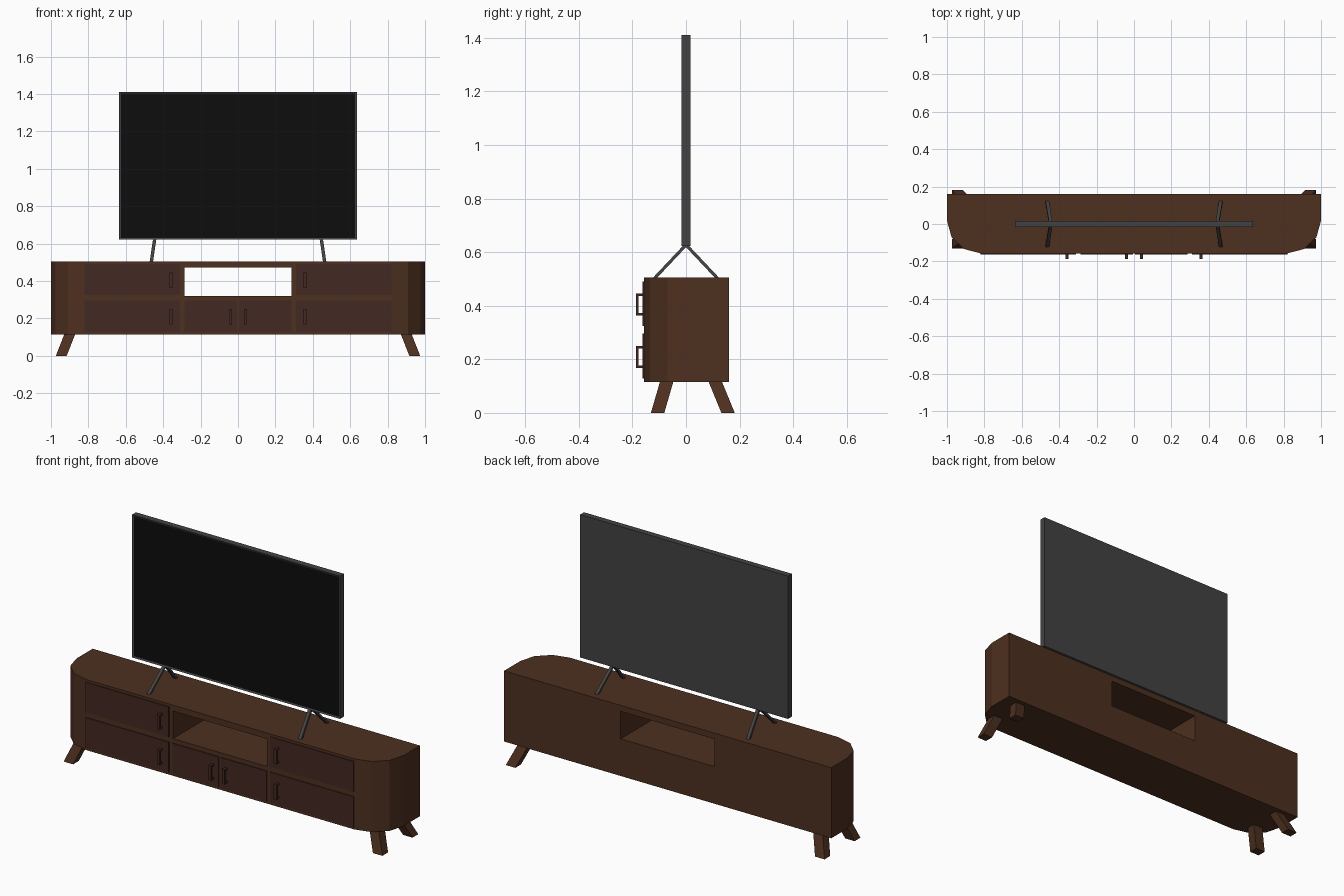
import bpy, bmesh, math
from mathutils import Vector

if "Cube" in bpy.data.objects:
    bpy.data.objects.remove(bpy.data.objects["Cube"])


def material(name, rgb):
    m = bpy.data.materials.new(name)
    m.diffuse_color = (*rgb, 1)
    m.use_nodes = True
    m.node_tree.nodes["Principled BSDF"].inputs["Base Color"].default_value = m.diffuse_color
    return m


WOOD = material("wood", (0.075, 0.029, 0.014))
DOOR = material("dark_wood", (0.056, 0.021, 0.016))
FRAME = material("grey_plastic", (0.055, 0.055, 0.055))
SCREEN = material("black_glass", (0.004, 0.004, 0.004))


def finish(name, bm, mat):
    bmesh.ops.recalc_face_normals(bm, faces=bm.faces)
    me = bpy.data.meshes.new(name)
    bm.to_mesh(me)
    bm.free()
    me.materials.append(mat)
    ob = bpy.data.objects.new(name, me)
    bpy.context.collection.objects.link(ob)
    return ob


def prism(name, points, offset, mat):
    """Extrude a closed 3D outline along an offset vector."""
    bm = bmesh.new()
    face = bm.faces.new([bm.verts.new(p) for p in points])
    new = bmesh.ops.extrude_face_region(bm, geom=[face], use_keep_orig=True)["geom"]
    verts = [g for g in new if isinstance(g, bmesh.types.BMVert)]
    bmesh.ops.translate(bm, verts=verts, vec=offset)
    return finish(name, bm, mat)


def box(name, x, y, z, mat):
    pts = [(x[0], y[0], z[0]), (x[1], y[0], z[0]), (x[1], y[1], z[0]), (x[0], y[1], z[0])]
    return prism(name, pts, (0, 0, z[1] - z[0]), mat)


# cabinet: rounded front corners, three facets each
BOTTOM, TOP, FRONT, BACK = 0.115, 0.505, -0.157, 0.16
corner = [(0.82 + 0.18 * math.cos(a), 0.018 - 0.175 * math.sin(a))
          for a in (math.radians(30 * i) for i in range(4))]
right = [(1, BACK)] + corner
outline = right + [(-x, y) for x, y in reversed(right)]
cabinet = prism("cabinet", [(x, y, BOTTOM) for x, y in outline], (0, 0, TOP - BOTTOM), WOOD)

# open shelf cut right through
cutter = box("shelf_cutter", (-0.287, 0.287), (-0.3, 0.3), (0.32, 0.472), WOOD)
cutter.hide_render = True
mod = cabinet.modifiers.new("shelf", 'BOOLEAN')
mod.operation = 'DIFFERENCE'
mod.solver = 'EXACT'
mod.object = cutter
bpy.context.view_layer.objects.active = cabinet
bpy.ops.object.modifier_apply(modifier="shelf")
bpy.data.objects.remove(cutter)


# doors with C-shaped pulls
def door(name, x, z, handle_x):
    box(name, x, (-0.162, FRONT + 0.005), z, DOOR)
    zc = (z[0] + z[1]) / 2 - 0.003
    h, t, y0, y1 = 0.041, 0.009, -0.160, -0.187
    loop = [(y0, -h), (y1, -h), (y1, h), (y0, h), (y0, h - t),
            (y1 + t, h - t), (y1 + t, t - h), (y0, t - h)]
    prism(name + "_handle", [(handle_x - 0.008, y, zc + dz) for y, dz in loop],
          (0.016, 0, 0), DOOR)


UPPER, LOWER = (0.325, 0.491), (0.128, 0.296)
for s, side in ((-1, "left"), (1, "right")):
    outer = sorted((s * 0.31, s * 0.82))
    inner = sorted((s * 0.006, s * 0.287))
    door(side + "_upper_door", outer, UPPER, s * 0.357)
    door(side + "_lower_door", outer, LOWER, s * 0.357)
    door(side + "_middle_door", inner, LOWER, s * 0.041)

    # splayed legs
    for end, top_y, foot_y in (("front", -0.072, -0.106), ("back", 0.109, 0.157)):
        w, d = 0.029, 0.025
        foot = [(s * 0.945 + a * w, foot_y + b * d, 0)
                for a, b in ((-1, -1), (1, -1), (1, 1), (-1, 1))]
        prism(f"{side}_{end}_leg", foot, (-s * 0.046, top_y - foot_y, BOTTOM + 0.002), WOOD)

    # inverted V screen stand
    for e, end in ((-1, "front"), (1, "back")):
        a = Vector((s * 0.463, e * 0.115, TOP))
        b = Vector((s * 0.445, 0, 0.627))
        w, d = 0.009, 0.008
        sole = [a + Vector((i * w, j * d, 0)) for i, j in ((-1, -1), (1, -1), (1, 1), (-1, 1))]
        prism(f"{side}_{end}_stand", sole, b - a, FRAME)

# television: box with an inset dark screen
tv = box("television", (-0.635, 0.635), (-0.017, 0.017), (0.622, 1.411), FRAME)
tv.data.materials.append(SCREEN)
bm = bmesh.new()
bm.from_mesh(tv.data)
bm.normal_update()
front = min(bm.faces, key=lambda f: f.calc_center_median().y)
bmesh.ops.inset_region(bm, faces=[front], thickness=0.012, depth=0)
bmesh.ops.translate(bm, verts=front.verts, vec=(0, 0.003, 0))
front.material_index = 1
bm.to_mesh(tv.data)
bm.free()
